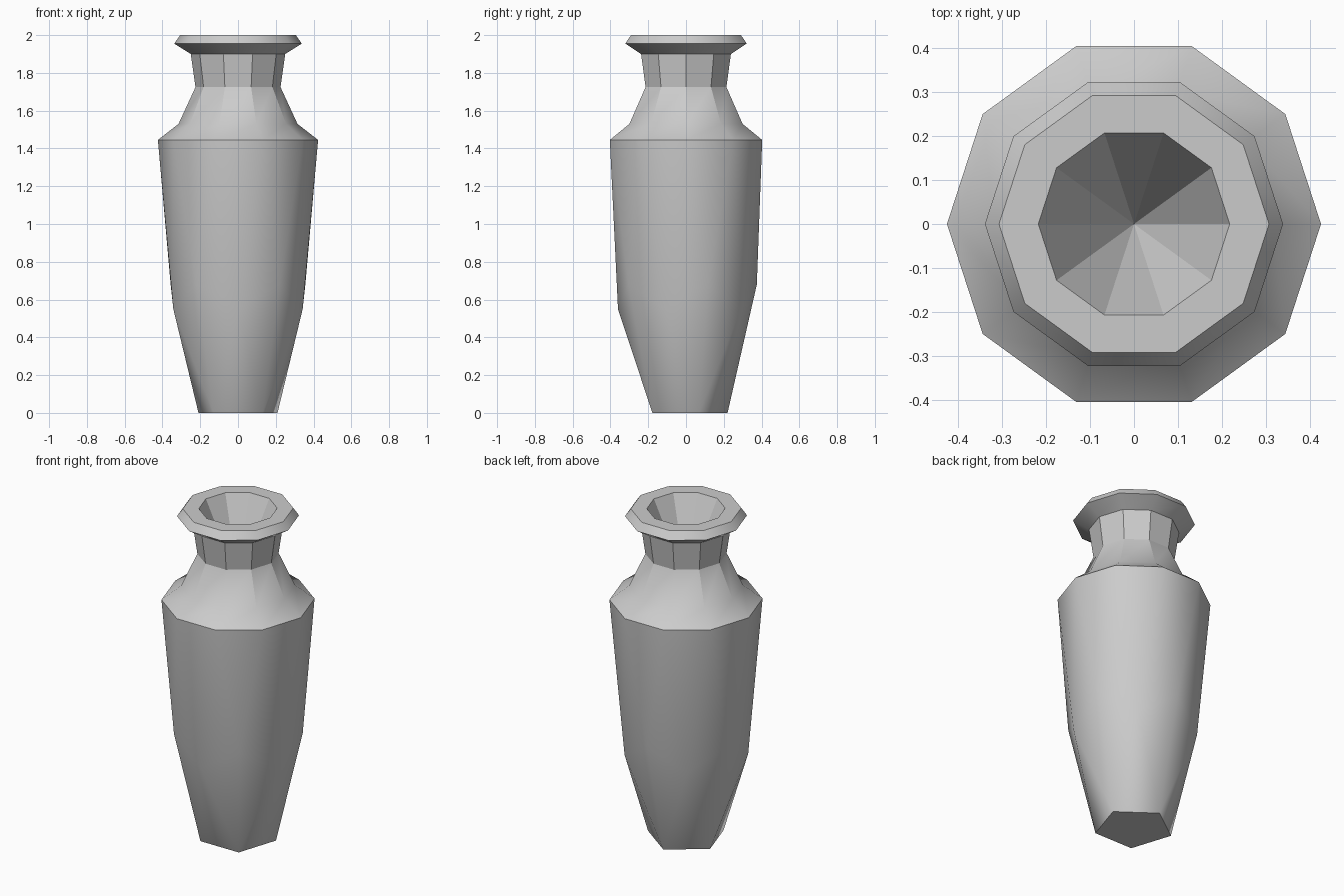
import bpy, bmesh, math

cube = bpy.data.objects.get("Cube")
if cube:
    bpy.data.objects.remove(cube, do_unlink=True)

SIDES = 10

clay = bpy.data.materials.new("grey_clay")
clay.use_nodes = True
colour = (0.6, 0.6, 0.6, 1)
clay.diffuse_color = colour
clay.node_tree.nodes["Principled BSDF"].inputs["Base Color"].default_value = colour

bm = bmesh.new()


def point(radius, degrees, z):
    a = math.radians(degrees)
    return bm.verts.new((radius * math.cos(a), radius * math.sin(a), z))


def ring(radius, z):
    return [point(radius, 36 * i, z) for i in range(SIDES)]


# Foot: five-sided base with a corner at the back
foot = [point(0.22, 18 + 72 * i, 0) for i in range(5)]
bm.faces.new(foot[::-1])

# Belly: ten points, alternately above a foot corner and a foot edge
belly = [point((0.375, 0.36)[i % 2], 18 + 36 * i, (0.68, 0.55)[i % 2])
         for i in range(SIDES)]
for i in range(5):
    a, b = foot[i], foot[(i + 1) % 5]
    high, low, after = belly[2 * i], belly[2 * i + 1], belly[(2 * i + 2) % SIDES]
    bm.faces.new((a, low, high))
    bm.faces.new((a, b, low))
    bm.faces.new((b, after, low))

# Body: triangles from the belly to the shoulder
profile = [(0.424, 1.445), (0.315, 1.53), (0.225, 1.725), (0.25, 1.90),
           (0.338, 1.955), (0.306, 2.0), (0.217, 2.0)]
rings = [ring(r, z) for r, z in profile]
shoulder = rings[0]
for i in range(SIDES):
    j = (i + 1) % SIDES
    bm.faces.new((belly[i], shoulder[j], shoulder[i]))
    bm.faces.new((belly[i], belly[j], shoulder[j]))

# Shoulder, neck and rim
for lower, upper in zip(rings, rings[1:]):
    for i in range(SIDES):
        j = (i + 1) % SIDES
        bm.faces.new((lower[i], lower[j], upper[j], upper[i]))

# Mouth: a cone-shaped hollow
mouth = rings[-1]
hollow = point(0, 0, 1.55)
for i in range(SIDES):
    bm.faces.new((mouth[i], mouth[(i + 1) % SIDES], hollow))

bmesh.ops.recalc_face_normals(bm, faces=bm.faces)
mesh = bpy.data.meshes.new("vase")
bm.to_mesh(mesh)
bm.free()
mesh.materials.append(clay)
vase = bpy.data.objects.new("vase", mesh)
bpy.context.collection.objects.link(vase)

bpy.ops.object.select_all(action="DESELECT")
vase.select_set(True)
bpy.context.view_layer.objects.active = vase
bpy.ops.object.shade_smooth_by_angle(angle=math.radians(30))
